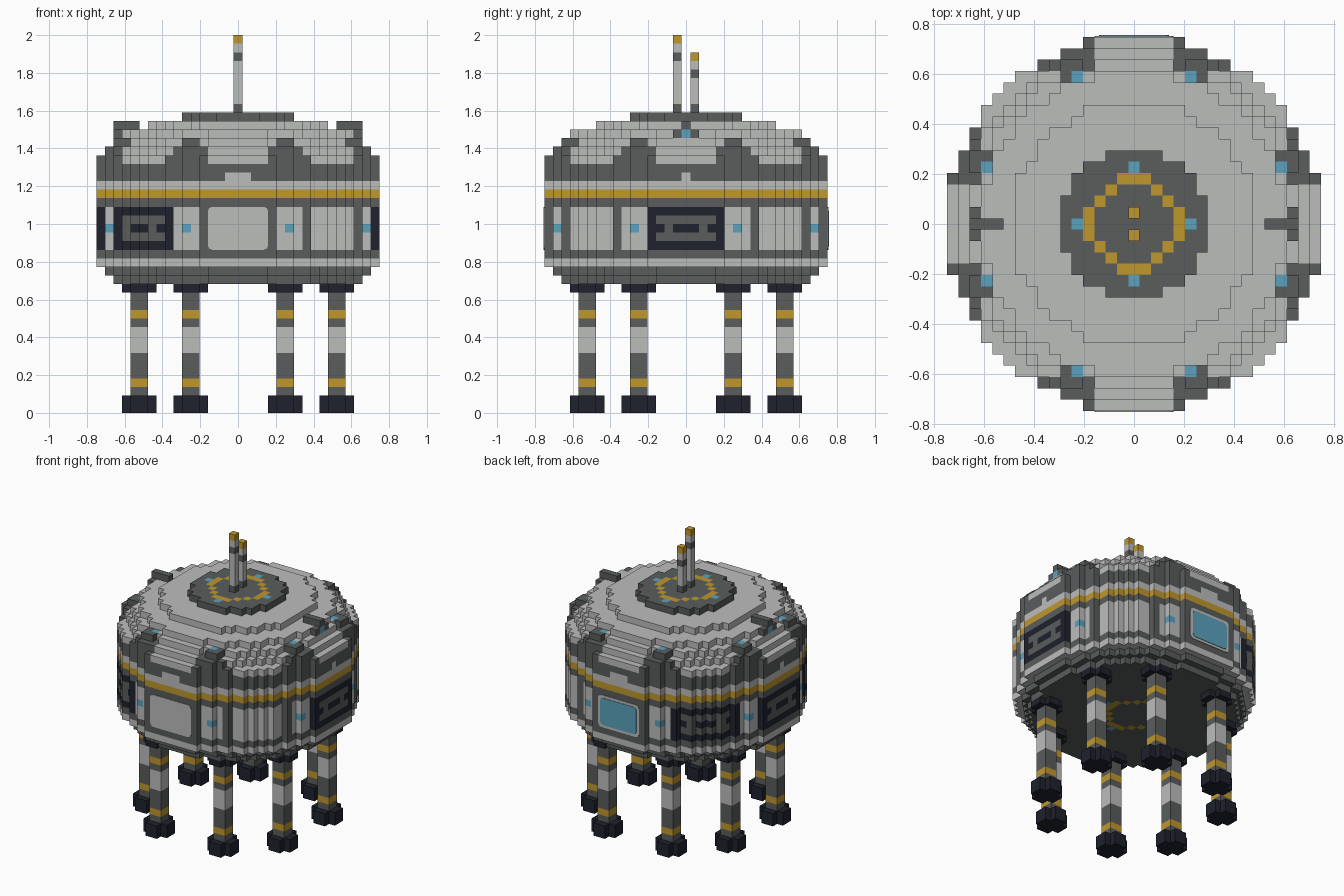
import bpy, bmesh, math

if "Cube" in bpy.data.objects:
    bpy.data.objects.remove(bpy.data.objects["Cube"])

V = 1 / 22  # edge of one block
PALETTE = {
    "light_grey": (0.50, 0.51, 0.50),
    "dark_grey": (0.10, 0.11, 0.108),
    "amber": (0.53, 0.31, 0.027),
    "sky_blue": (0.105, 0.36, 0.51),
    "navy": (0.014, 0.016, 0.026),
}
LIGHT, DARK, AMBER, BLUE, NAVY = range(5)
MATS = []
for mat_name, rgb in PALETTE.items():
    m = bpy.data.materials.new(mat_name)
    m.use_nodes = True
    m.diffuse_color = (*rgb, 1)
    m.node_tree.nodes["Principled BSDF"].inputs["Base Color"].default_value = (*rgb, 1)
    MATS.append(m)


def finish(name, bm):
    mesh = bpy.data.meshes.new(name)
    for m in MATS:
        mesh.materials.append(m)
    bm.to_mesh(mesh)
    bm.free()
    ob = bpy.data.objects.new(name, mesh)
    bpy.context.scene.collection.objects.link(ob)
    return ob


def blocks(name, cells):
    """Skin a set of coloured blocks, keeping only the exposed faces."""
    bm = bmesh.new()
    corners = {}

    def vert(p):
        if p not in corners:
            corners[p] = bm.verts.new(((p[0] - .5) * V, (p[1] - .5) * V, p[2] * V))
        return corners[p]

    for cell, colour in cells.items():
        for axis in range(3):
            for side in (0, 1):
                near = list(cell)
                near[axis] += 2 * side - 1
                if tuple(near) in cells:
                    continue
                loop = []
                for u, w in ((0, 0), (1, 0), (1, 1), (0, 1)):
                    p = list(cell)
                    p[axis] += side
                    p[(axis + 1) % 3] += u
                    p[(axis + 2) % 3] += w
                    loop.append(vert(tuple(p)))
                face = bm.faces.new(loop if side else loop[::-1])
                face.material_index = colour
    return finish(name, bm)


def disc(radius):
    n = int(radius) + 1
    return [(i, j) for i in range(-n, n + 1) for j in range(-n, n + 1)
            if i * i + j * j <= radius * radius]


def ring_mark(i, j):
    """Amber ring with four blue lamps on dark."""
    d = i * i + j * j
    if d == 25 and i * j == 0:
        return BLUE
    return AMBER if 12 < d < 18 else DARK


def wall_colour(i, j, k):
    """Eight-sided panel layout of the middle wall."""
    ang = math.degrees(math.atan2(j, i))
    facet = round(ang / 45)
    off = ang - 45 * facet
    facet %= 8
    if abs(off) > 16:  # narrow panels with a lamp
        return BLUE if k == 21 and sorted((abs(i), abs(j))) == [6, 15] else LIGHT
    if facet in (0, 3, 4, 5):  # dark screens with a symbol
        t = abs(round(off / 3.6))
        symbol = (k in (20, 22) and t <= 3) or (k == 21 and t == 2)
        return DARK if symbol else NAVY
    if facet in (1, 7) and abs(off) < 12:
        return LIGHT
    return DARK


def body_colour(i, j, k):
    lo, hi = sorted((abs(i), abs(j)))
    if k == 15:
        return ring_mark(i, j)
    if 19 <= k < 24:
        return wall_colour(i, j, k)
    if k == 25:
        return AMBER
    if k in (17, 26):
        return LIGHT
    if k == 27 and hi == 16 and lo <= (1 if abs(j) == 16 else 0):
        return LIGHT
    if k == 29:
        return DARK if 4 <= lo <= 8 and hi >= 14 else LIGHT
    return DARK


# Round body
body = {}
for k in range(15, 30):
    for i, j in disc({15: 14.5, 16: 15.5}.get(k, 16.5)):
        body[i, j, k] = body_colour(i, j, k)
blocks("body", body)

# Stepped roof with rib ends and side tabs
roof = {}
for k, r in ((30, 15.5), (31, 14.5), (32, 13.5), (33, 10.8)):
    for i, j in disc(r):
        roof[i, j, k] = LIGHT
for i, j in disc(16.5):
    lo, hi = sorted((abs(i), abs(j)))
    if 4 <= lo <= 7 and hi in (14, 15):
        roof[i, j, 30] = DARK
    if lo in (5, 6) and hi in (13, 14):
        roof[i, j, 31] = BLUE if (lo, hi) == (5, 13) else DARK
for s in (-1, 1):
    for i in (12, 13, 14):
        roof[s * i, 0, 33] = DARK
    for j in (-1, 0, 1):
        roof[s * 14, j, 32] = DARK if j else BLUE
blocks("roof", roof)

# Roof hatch
blocks("hatch", {(i, j, 34): ring_mark(i, j) for i, j in disc(6.5)})

# Antennas
for name, j, top in (("front_antenna", -1, 44), ("back_antenna", 1, 42)):
    mast = {(0, j, k): LIGHT for k in range(35, top)}
    mast[0, j, 35] = mast[0, j, top - 3] = DARK
    mast[0, j, top - 1] = AMBER
    blocks(name, mast)


# Eight striped legs with wide feet and top pads
def leg(name, sx, sy, cx, cy):
    cells = {}
    for k in range(15):
        wide = k < 2 or k == 14
        colour = NAVY if wide else AMBER if k in (3, 11) else LIGHT if 7 <= k < 10 else DARK
        for a in range(-1, 3):
            for b in range(-1, 3):
                outer = (a in (-1, 2)) + (b in (-1, 2))
                if outer == 0 or (wide and outer == 1):
                    cells[sx * (cx + a), sy * (cy + b), k] = colour
    blocks(name, cells)


for sx, side in ((-1, "right"), (1, "left")):
    for sy, end in ((-1, "front"), (1, "back")):
        leg(f"{end}_{side}_inner_leg", sx, sy, 5, 11)
        leg(f"{end}_{side}_outer_leg", sx, sy, 11, 5)


# Thin rounded plates on the front and back walls
def plate(name, y, half_w, half_h, colour, thick=0.004, cut=0.022):
    zc = 21.5 * V
    bm = bmesh.new()
    pts = []
    for sx, sz in ((1, 1), (-1, 1), (-1, -1), (1, -1)):
        arc = [(half_w - cut * (1 - math.cos(t)), half_h - cut * (1 - math.sin(t)))
               for t in (0, math.pi / 4, math.pi / 2)]
        pts += [(sx * x, sz * z) for x, z in (arc if sx * sz > 0 else arc[::-1])]
    face = bm.faces.new([bm.verts.new((x, y, zc + z)) for x, z in pts])
    out = bmesh.ops.extrude_face_region(bm, geom=[face])["geom"]
    shift = math.copysign(thick, y)
    bmesh.ops.translate(bm, vec=(0, shift, 0),
                        verts=[v for v in out if isinstance(v, bmesh.types.BMVert)])
    bmesh.ops.recalc_face_normals(bm, faces=bm.faces)
    for f in bm.faces:
        f.material_index = colour
    finish(name, bm)


plate("front_panel", -16.5 * V, 3.5 * V, 2.5 * V, LIGHT)
plate("back_window_frame", 16.5 * V, 3.5 * V, 2.5 * V, LIGHT)
plate("back_window", 16.5 * V + 0.003, 3.1 * V, 2.1 * V, BLUE)
